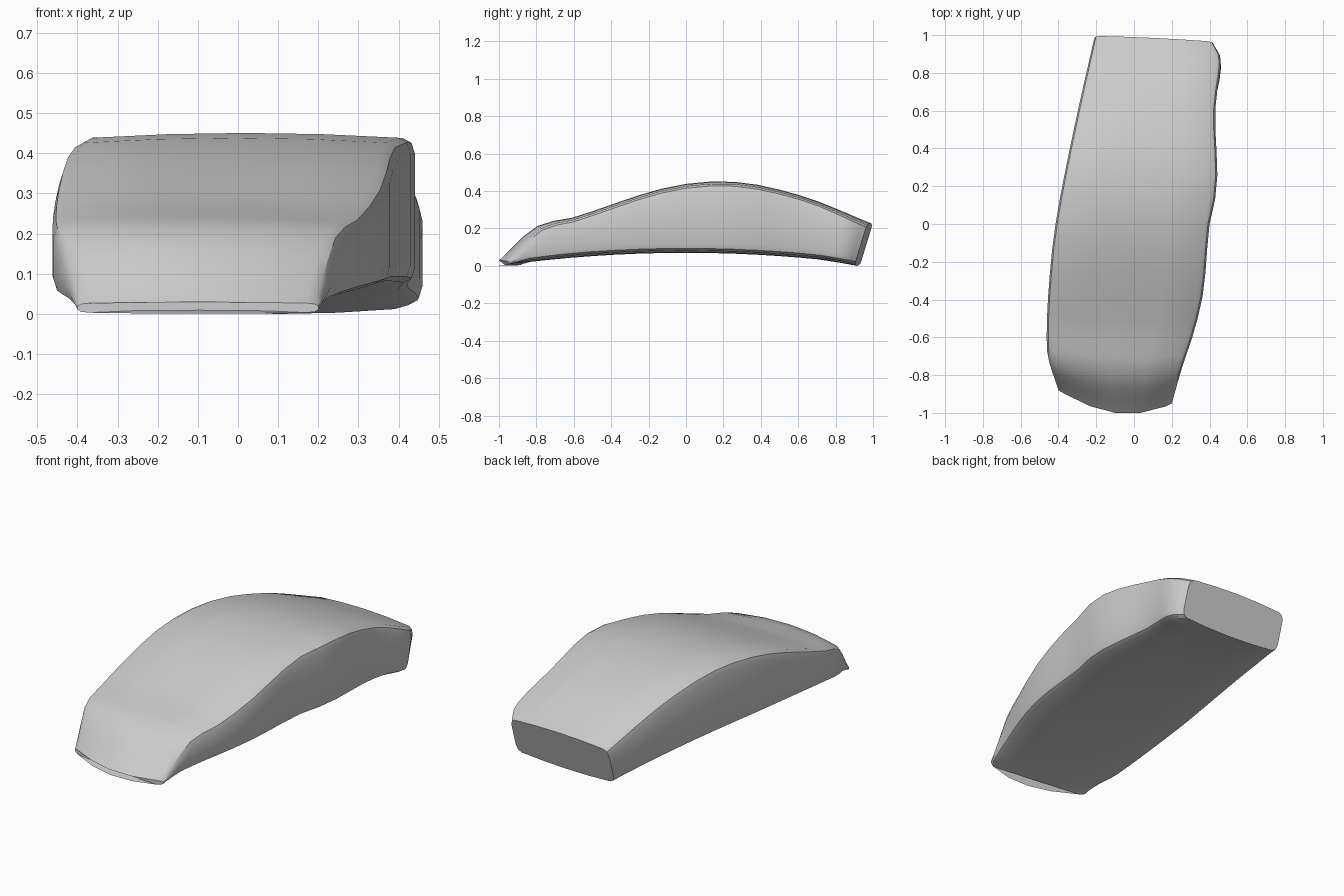
import bpy
import bmesh
from math import cos, sin, pi

cube = bpy.data.objects.get("Cube")
if cube:
    bpy.data.objects.remove(cube)

# Outline curves as (y, value) points
CROWN = [(-1, 0.03), (-0.8, 0.21), (-0.6, 0.26), (-0.1, 0.42), (0.25, 0.45), (0.6, 0.38), (1, 0.23)]
LEFT_EDGE = [(-1, -0.4), (-0.7, -0.46), (-0.2, -0.44), (0.2, -0.38), (1, -0.21)]
RIGHT_EDGE = [(-1, 0.2), (-0.8, 0.25), (-0.4, 0.36), (0, 0.4), (0.2, 0.44), (0.6, 0.43), (0.9, 0.46), (1, 0.42)]
STATION_COUNT = 24
CORNER_STEPS = 3
INNER_POINTS = 3


def slope(points, index):
    before = points[max(index - 1, 0)]
    after = points[min(index + 1, len(points) - 1)]
    return (after[1] - before[1]) / (after[0] - before[0])


def follow(points, y):
    """Smooth curve through the points, evaluated at y."""
    index = 0
    while index < len(points) - 2 and y > points[index + 1][0]:
        index += 1
    (start, low), (end, high) = points[index], points[index + 1]
    span = end - start
    t = (y - start) / span
    ease = t * t * (3 - 2 * t)
    leaving = slope(points, index) * span * t * (1 - t) ** 2
    arriving = slope(points, index + 1) * span * t * t * (t - 1)
    return low + (high - low) * ease + leaving + arriving


def underside(y):
    return 0.07 * (1 - y * y)


def section(left, right, bottom, top):
    """Rounded box with a gently domed top and a slightly sagging base."""
    middle, half = (left + right) / 2, (right - left) / 2
    round_x = 0.03
    round_z = min(0.04, (top - bottom) / 3)
    signs = [(1, 1), (-1, 1), (-1, -1), (1, -1)]
    points = []
    for corner, (side, level) in enumerate(signs):
        centre_x = middle + side * (half - round_x)
        centre_z = top - round_z if level > 0 else bottom + round_z
        for step in range(CORNER_STEPS):
            angle = (corner + step / (CORNER_STEPS - 1)) * pi / 2
            points.append((centre_x + round_x * cos(angle), centre_z + round_z * sin(angle)))
        if side == level:
            for step in range(INNER_POINTS):
                across = 1 - 2 * (step + 1) / (INNER_POINTS + 1)
                x = middle + side * across * (half - round_x)
                z = top if level > 0 else bottom
                points.append((x, z + level * round_z * 0.3 * (1 - across * across)))
    return points


def ring(y):
    left, right = follow(LEFT_EDGE, y), follow(RIGHT_EDGE, y)
    bottom, top = underside(y), follow(CROWN, y)
    sag = min(0.012, (top - bottom) / 10)
    nose = max(0, -y - 0.6) / 0.4
    tail = max(0, y - 0.7) / 0.3
    points = []
    for x, z in section(left, right, bottom + sag, top - sag):
        # Rounded nose, and an end face that leans over the underside
        bend = 0.12 * max(0, (x + 0.1) / (left + 0.1)) ** 1.5
        bend += 0.05 * max(0, x - 0.1) / (right - 0.1)
        height = (z - bottom) / (top - bottom)
        across = (x - left) / (right - left)
        lean = 0.07 * (1 - height) + 0.03 * across
        points.append((x, y + nose * bend - tail * lean, z))
    return points


def build_slab():
    """Loft the rings into one closed body."""
    bm = bmesh.new()
    stations = [-cos(pi * i / STATION_COUNT) for i in range(STATION_COUNT + 1)]
    rings = [[bm.verts.new(point) for point in ring(y)] for y in stations]
    for near, far in zip(rings, rings[1:]):
        for i in range(len(near)):
            bm.faces.new((near[i - 1], near[i], far[i], far[i - 1]))
    bm.faces.new(rings[0])
    bm.faces.new(rings[-1])
    bmesh.ops.recalc_face_normals(bm, faces=bm.faces)
    mesh = bpy.data.meshes.new("arched_slab")
    bm.to_mesh(mesh)
    bm.free()
    slab = bpy.data.objects.new("arched_slab", mesh)
    bpy.context.collection.objects.link(slab)
    return slab


# Plain grey finish
grey = bpy.data.materials.new("plain_grey")
grey.use_nodes = True
colour = (0.6, 0.6, 0.6, 1)
grey.diffuse_color = colour
grey.node_tree.nodes["Principled BSDF"].inputs["Base Color"].default_value = colour

slab = build_slab()
slab.data.materials.append(grey)
bpy.context.view_layer.objects.active = slab
slab.select_set(True)
bpy.ops.object.shade_smooth_by_angle(angle=pi / 6)
